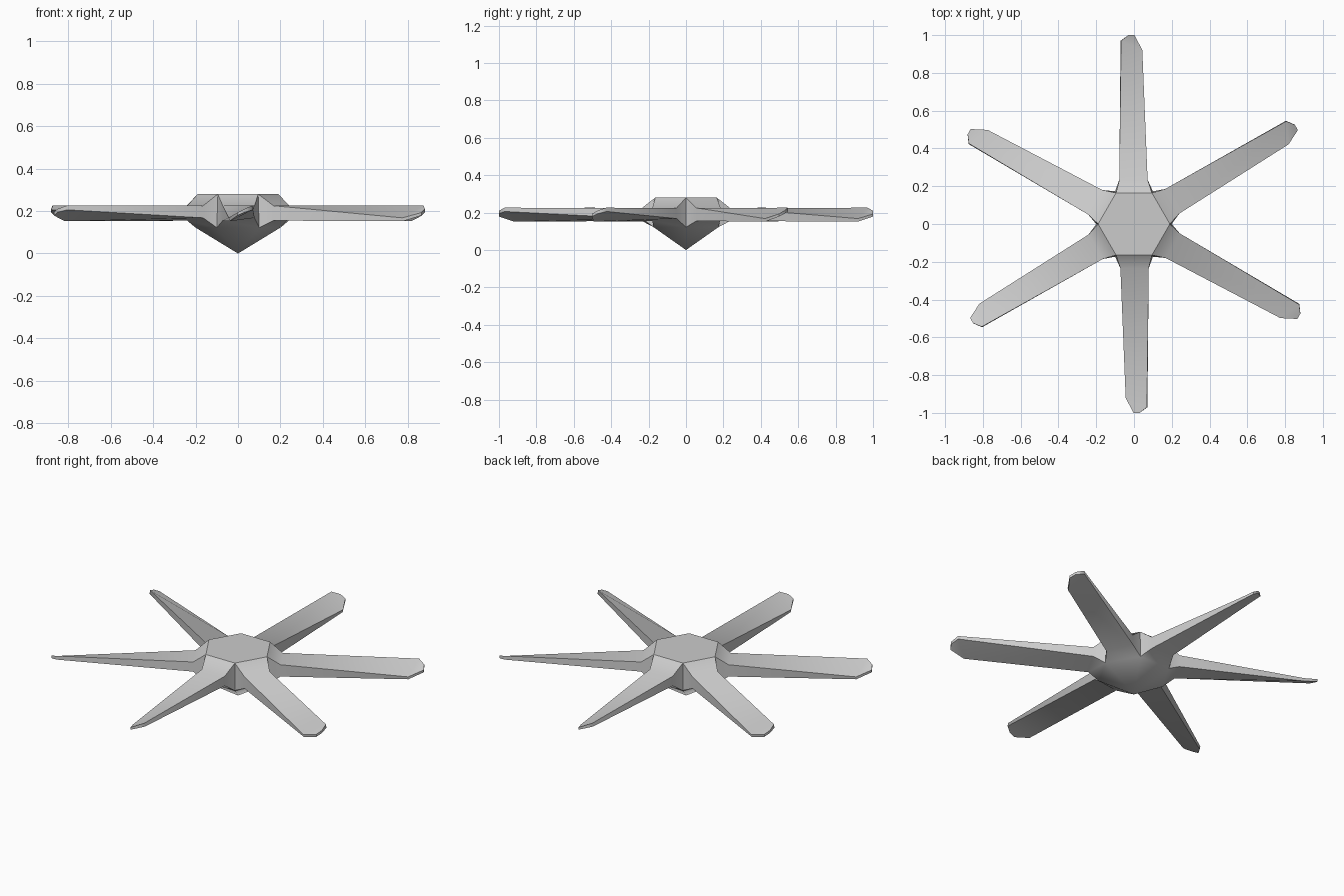
import bpy, bmesh, math
from mathutils import Matrix

if "Cube" in bpy.data.objects:
    bpy.data.objects.remove(bpy.data.objects["Cube"])

# blade sections: (tangent offset, radius, z) for trailing-top, leading-top, leading-bottom, trailing-bottom
ROOT = [(-0.072, 0.235, 0.225), (0.078, 0.235, 0.225), (0.078, 0.235, 0.168), (-0.072, 0.235, 0.155)]
TIP = [(-0.044, 0.92, 0.168), (0.068, 0.97, 0.226), (0.071, 0.97, 0.206), (-0.040, 0.92, 0.152)]
END = [(-0.003, 1.0, 0.193), (0.030, 1.0, 0.210), (0.030, 1.0, 0.194), (-0.003, 1.0, 0.179)]

bm = bmesh.new()


def hexagon(r, z):
    return [bm.verts.new((r * math.cos(math.radians(60 * i)), r * math.sin(math.radians(60 * i)), z))
            for i in range(6)]


def section(points, angle):
    rot = Matrix.Rotation(angle, 3, 'Z')
    ring = []
    for t, r, z in points:
        v = bm.verts.new((r, t, z))
        v.co = rot @ v.co
        ring.append(v)
    return ring


def bridge(a, b):
    for i in range(4):
        j = (i + 1) % 4
        bm.faces.new((a[i], a[j], b[j], b[i]))


# hub: flat hexagonal top and pointed underside
top = hexagon(0.19, 0.28)
low = hexagon(0.2, 0.122)
apex = bm.verts.new((0, 0, 0))
cap = bm.faces.new(top)
for i in range(6):
    j = (i + 1) % 6
    bm.faces.new((low[j], low[i], apex))
    # each hub side flares into a twisted blade
    base = [top[i], top[j], low[j], low[i]]
    a = math.radians(30 + 60 * i)
    rings = [base] + [section(s, a) for s in (ROOT, TIP, END)]
    for p, q in zip(rings, rings[1:]):
        bridge(p, q)
    bm.faces.new(rings[-1])
bmesh.ops.recalc_face_normals(bm, faces=bm.faces)

# smooth shading with crisp creases
for f in bm.faces:
    f.smooth = True
for e in bm.edges:
    if e in cap.edges or e.calc_face_angle(0) > math.radians(62):
        e.smooth = False

mesh = bpy.data.meshes.new("propeller")
bm.to_mesh(mesh)
bm.free()
obj = bpy.data.objects.new("six_blade_propeller", mesh)
bpy.context.collection.objects.link(obj)
